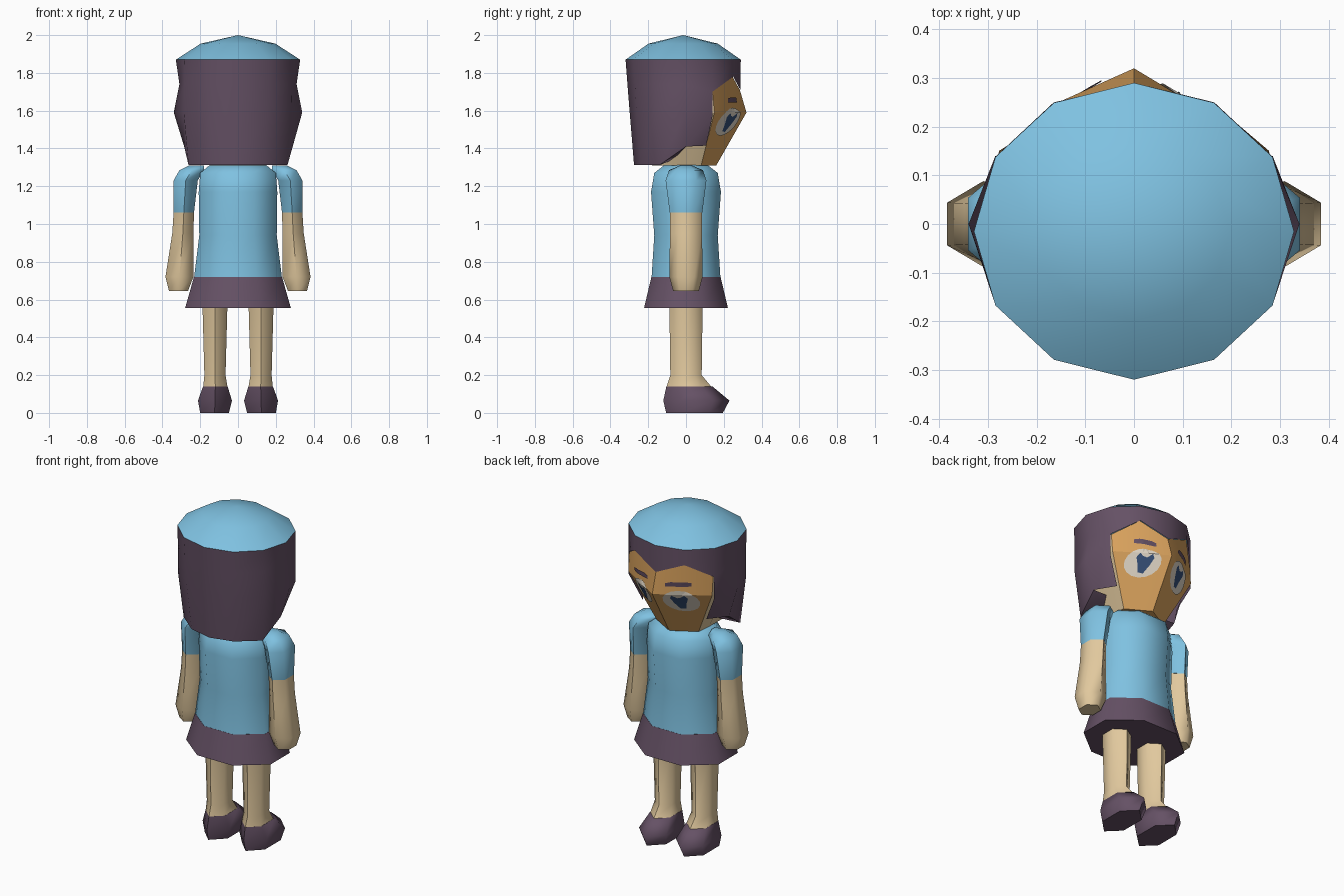
import bpy, bmesh, math
from mathutils import Vector
from mathutils.bvhtree import BVHTree

if "Cube" in bpy.data.objects:
    bpy.data.objects.remove(bpy.data.objects["Cube"])


def mat(name, r, g, b):
    m = bpy.data.materials.new(name)
    m.diffuse_color = tuple((c / 255) ** 2.2 for c in (r, g, b)) + (1,)
    m.use_nodes = True
    m.node_tree.nodes["Principled BSDF"].inputs["Base Color"].default_value = m.diffuse_color
    return m


BLUE = mat("shirt blue", 126, 192, 224)
PLUM = mat("dark plum", 101, 82, 101)
SKIN = mat("light skin", 224, 199, 156)
FACE = mat("face tan", 218, 162, 94)
WHITE = mat("eye white", 222, 212, 196)
NAVY = mat("iris navy", 56, 80, 118)


def finish(name, bm, mats, angle=65):
    bmesh.ops.recalc_face_normals(bm, faces=bm.faces)
    me = bpy.data.meshes.new(name)
    bm.to_mesh(me)
    bm.free()
    for m in mats:
        me.materials.append(m)
    ob = bpy.data.objects.new(name, me)
    bpy.context.collection.objects.link(ob)
    bpy.ops.object.select_all(action='DESELECT')
    ob.select_set(True)
    bpy.context.view_layer.objects.active = ob
    if angle:
        bpy.ops.object.shade_smooth_by_angle(angle=math.radians(angle))
    return ob


def loft(name, rings, n, phase, m, angle=65):
    """Closed tube through rings (cx, cy, z, half width, half depth)."""
    angs = [math.radians(phase + 360 * i / n) for i in range(n)]
    mx = max(math.cos(a) for a in angs)
    my = max(math.sin(a) for a in angs)
    bm = bmesh.new()
    loops = [[bm.verts.new((cx + hx * math.cos(a) / mx, cy + hy * math.sin(a) / my, z))
              for a in angs] for cx, cy, z, hx, hy in rings]
    for lo, hi in zip(loops, loops[1:]):
        for i in range(n):
            j = (i + 1) % n
            bm.faces.new((lo[i], lo[j], hi[j], hi[i]))
    bm.faces.new(loops[0][::-1])
    bm.faces.new(loops[-1])
    return finish(name, bm, [m], angle)


def strips(columns):
    """Join neighbouring columns of points into faces, mirrored over x = 0."""
    bm = bmesh.new()
    for s in (1, -1):
        for a, b in zip(columns, columns[1:]):
            k = min(len(a), len(b))
            for i in range(k - 1):
                q = [a[i], a[i + 1], b[i + 1], b[i]][::s]
                f = bm.faces.new([bm.verts.new((s * x, y, z)) for x, y, z in q])
                f.material_index = 1 if min(p[1] for p in q) < 0.04 else 0
    bmesh.ops.remove_doubles(bm, verts=bm.verts, dist=0.0005)
    return bm


# Cap: twelve-sided dome
bm = bmesh.new()
rim = [[bm.verts.new((k * 0.329 * math.cos(t * math.pi / 6),
                      -0.015 + k * 0.305 * math.sin(t * math.pi / 6), z))
        for t in range(12)] for k, z in ((1, 1.87), (0.6, 1.955))]
tip = bm.verts.new((0, -0.015, 2.0))
for i in range(12):
    j = (i + 1) % 12
    bm.faces.new((rim[0][i], rim[0][j], rim[1][j], rim[1][i]))
    bm.faces.new((rim[1][i], rim[1][j], tip))
finish("cap", bm, [BLUE], 40)


# Hair: columns running from the forehead round to the nape
def top(a):
    a = math.radians(a)
    return (0.329 * math.cos(a), -0.015 + 0.305 * math.sin(a), 1.87)


hair = [
    [top(90), (0, 0.288, 1.71)],
    [top(60), (0.165, 0.25, 1.78)],
    [top(30), (0.283, 0.14, 1.70), (0.285, 0.14, 1.57), (0.21, 0.107, 1.415)],
    [top(0), (0.31, -0.01, 1.74), (0.34, 0, 1.59), (0.285, 0, 1.41), (0.17, 0, 1.41)],
    [top(-30), (0.283, -0.165, 1.74), (0.287, -0.16, 1.59), (0.262, -0.14, 1.312), (0.12, -0.07, 1.34)],
    [top(-60), (0.163, -0.27, 1.74), (0.158, -0.262, 1.59), (0.14, -0.24, 1.312), (0.06, -0.11, 1.34)],
    [top(-90), (0, -0.31, 1.74), (0, -0.298, 1.59), (0, -0.275, 1.312), (0, -0.13, 1.34)],
]
bm = strips(hair)
for f in bm.faces:
    f.material_index = 0
finish("hair", bm, [PLUM], 75)

# Head: wedge-shaped face, lighter cheeks behind it
head = [
    [(0, 0.285, 1.71), (0, 0.32, 1.59), (0, 0.16, 1.31), (0, 0, 1.31)],
    [(0.165, 0.246, 1.78), (0.14, 0.236, 1.59), (0.07, 0.12, 1.31), (0, 0, 1.31)],
    [(0.278, 0.14, 1.70), (0.278, 0.15, 1.59), (0.14, 0.08, 1.31), (0, 0, 1.31)],
    [(0.27, 0, 1.70), (0.28, 0, 1.59), (0.15, 0, 1.31), (0, 0, 1.31)],
    [(0.24, -0.14, 1.70), (0.24, -0.14, 1.59), (0.15, -0.13, 1.31), (0, 0, 1.31)],
    [(0, -0.26, 1.70), (0, -0.26, 1.59), (0, -0.18, 1.31), (0, 0, 1.31)],
]
bm = strips(head)
for f in bm.faces:
    if f.calc_center_median().z < 1.32:
        f.material_index = 0
tree = BVHTree.FromBMesh(bm)
finish("head", bm, [FACE, SKIN], 20)
loft("neck", [(0, 0, 1.26, 0.09, 0.09), (0, 0, 1.33, 0.09, 0.09)], 8, 22.5, FACE)


def plate(name, outline, m, lift):
    """Flat x/z outline laid on the face surface."""
    bm = bmesh.new()
    bm.faces.new([bm.verts.new((x, 0, z)) for x, z in outline])
    cuts = [((0, 0, z), (0, 0, 1)) for z in (1.5, 1.545, 1.59, 1.62, 1.655)]
    cuts += [((s * x, 0, 0), (1, 0, 0)) for s in (1, -1) for x in (0.08, 0.11, 0.14, 0.17)]
    for co, no in cuts:
        bmesh.ops.bisect_plane(bm, geom=bm.verts[:] + bm.edges[:] + bm.faces[:],
                               plane_co=co, plane_no=no)
    bmesh.ops.triangulate(bm, faces=bm.faces)
    for v in bm.verts:
        hit = tree.ray_cast(Vector((v.co.x, 1, v.co.z)), Vector((0, -1, 0)))[0]
        v.co.y = (hit.y if hit else 0.2) + lift
    bmesh.ops.recalc_face_normals(bm, faces=bm.faces)
    if sum(f.normal.y for f in bm.faces) < 0:
        bmesh.ops.reverse_faces(bm, faces=bm.faces)
    me = bpy.data.meshes.new(name)
    bm.to_mesh(me)
    bm.free()
    me.materials.append(m)
    bpy.context.collection.objects.link(bpy.data.objects.new(name, me))


# Eyes and eyebrows
IRIS = [(-0.042, 0.03), (-0.03, 0.05), (-0.008, 0.03), (0.012, 0.036), (0.03, 0.05),
        (0.042, 0.028), (0.026, -0.008), (0.014, -0.046), (-0.012, -0.05), (-0.03, -0.01)]
BROW = [(-0.06, -0.014), (0.058, -0.014), (0.06, 0.008), (0.035, 0.014), (-0.035, 0.014), (-0.06, 0.006)]
for s, side in ((1, "right"), (-1, "left")):
    ring = [math.radians(22.5 * i) for i in range(16)]
    plate(side + "_eye", [(s * (0.125 + 0.086 * math.cos(a)), 1.542 + 0.075 * math.sin(a))
                          for a in ring], WHITE, 0.005)
    plate(side + "_iris", [(s * (0.122 + x), 1.537 + z) for x, z in IRIS], NAVY, 0.009)
    plate(side + "_eyebrow", [(s * (0.127 + x), 1.657 + z) for x, z in BROW], PLUM, 0.006)

# Shirt and skirt
loft("shirt", [(0, 0, 0.72, 0.232, 0.182), (0, 0, 0.94, 0.205, 0.168), (0, 0, 1.17, 0.208, 0.185),
               (0, 0, 1.27, 0.2, 0.168), (0, 0, 1.312, 0.15, 0.115)], 8, 22.5, BLUE)
loft("skirt", [(0, 0, 0.555, 0.28, 0.222), (0, 0, 0.72, 0.233, 0.183)], 8, 22.5, PLUM)

# Limbs, built for each side
for s, side in ((1, "right"), (-1, "left")):
    loft(side + "_sleeve", [(s * 0.287, 0, 1.06, 0.054, 0.086), (s * 0.277, 0, 1.23, 0.064, 0.108),
                            (s * 0.245, 0, 1.285, 0.065, 0.09), (s * 0.22, 0, 1.31, 0.04, 0.03)],
         6, 30, BLUE)
    loft(side + "_arm", [(s * 0.315, 0, 0.645, 0.05, 0.068), (s * 0.31, 0, 0.72, 0.074, 0.088),
                         (s * 0.292, 0, 0.95, 0.056, 0.085), (s * 0.287, 0, 1.06, 0.054, 0.085)],
         6, 30, SKIN)
    loft(side + "_leg", [(s * 0.12, 0.015, 0.14, 0.064, 0.118), (s * 0.122, 0, 0.2, 0.056, 0.083),
                         (s * 0.122, 0, 0.57, 0.066, 0.088)], 6, 30, SKIN)
    loft(side + "_shoe", [(s * 0.124, 0.045, 0, 0.076, 0.15), (s * 0.122, 0.055, 0.065, 0.09, 0.175),
                          (s * 0.12, 0.018, 0.14, 0.065, 0.122)], 6, 30, PLUM)
